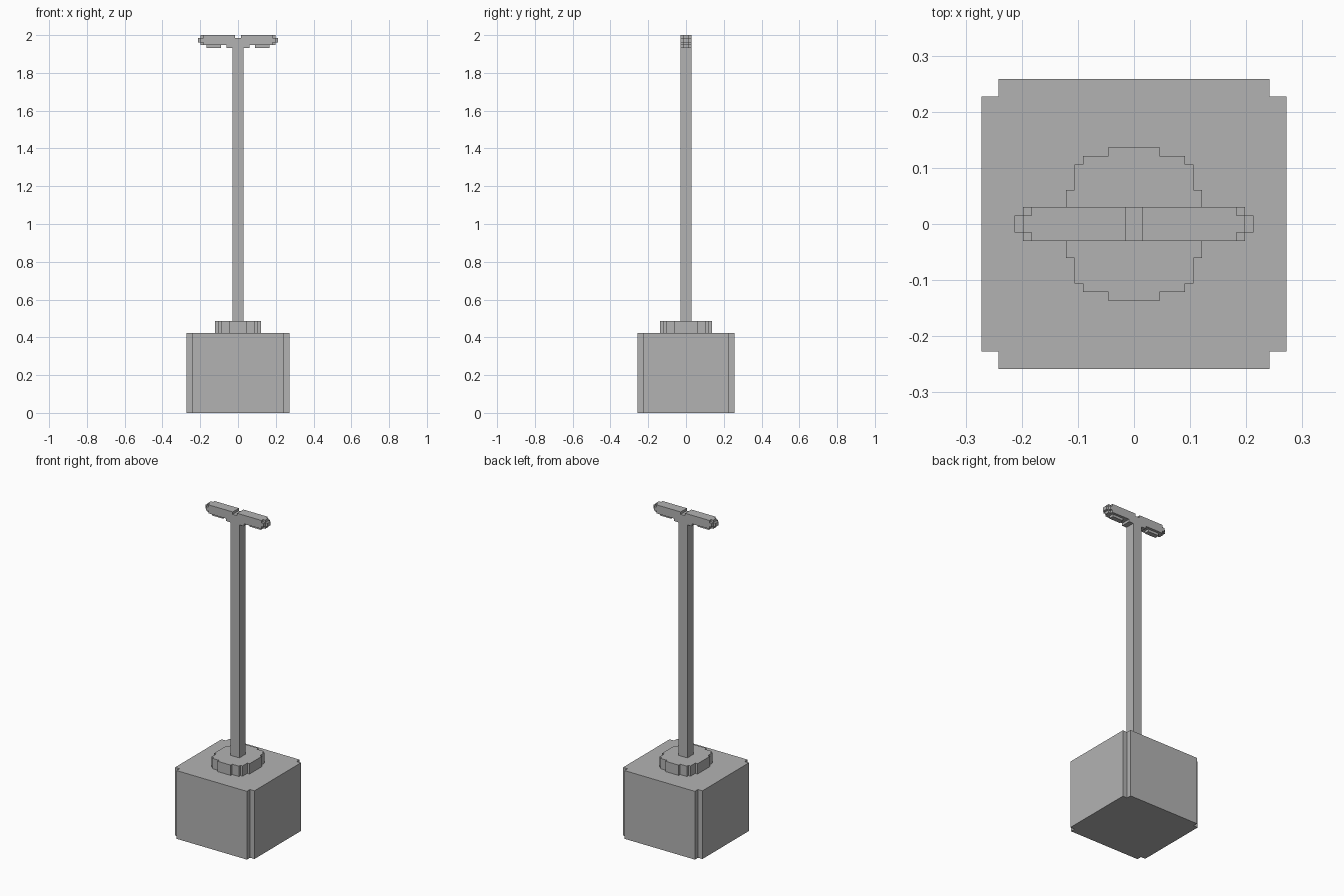
import bpy
import bmesh
from mathutils import Vector

cube = bpy.data.objects.get("Cube")
if cube:
    bpy.data.objects.remove(cube, do_unlink=True)

U = 0.0152            # one block step
BASE_TOP, COLLAR_TOP, TOP = 0.423, 0.487, 2.0

grey = bpy.data.materials.new("plain grey")
grey.use_nodes = True
colour = (0.45, 0.45, 0.45, 1)
grey.diffuse_color = colour
grey.node_tree.nodes["Principled BSDF"].inputs["Base Color"].default_value = colour


def extrude(name, outline, start, depth):
    """Face from 3D outline points, pushed along the depth vector."""
    bm = bmesh.new()
    face = bm.faces.new([bm.verts.new(Vector(p) + Vector(start)) for p in outline])
    new = bmesh.ops.extrude_face_region(bm, geom=[face])["geom"]
    moved = [g for g in new if isinstance(g, bmesh.types.BMVert)]
    bmesh.ops.translate(bm, verts=moved, vec=depth)
    bmesh.ops.recalc_face_normals(bm, faces=bm.faces)
    mesh = bpy.data.meshes.new(name)
    bm.to_mesh(mesh)
    bm.free()
    mesh.materials.append(grey)
    obj = bpy.data.objects.new(name, mesh)
    bpy.context.collection.objects.link(obj)
    return obj


def stepped_plate(name, quarter, z0, z1):
    """Mirror a quarter outline into all four corners and raise it."""
    half = quarter + [(-x, y) for x, y in reversed(quarter)]
    full = half + [(x, -y) for x, y in reversed(half)]
    return extrude(name, [(x, y, 0) for x, y in full], (0, 0, z0), (0, 0, z1 - z0))


def box(name, x0, x1, y, z0, z1):
    pts = [(x0, -y, z0), (x1, -y, z0), (x1, y, z0), (x0, y, z0)]
    return extrude(name, pts, (0, 0, 0), (0, 0, z1 - z0))


# Base block with notched vertical corners
bx, by = 0.272, 0.258
stepped_plate("base_block", [(bx, by - 2 * U), (bx - 2 * U, by - 2 * U), (bx - 2 * U, by)],
              0, BASE_TOP)

# Stepped round collar
steps = [(8, 4), (7, 4), (7, 7), (6, 7), (6, 8), (3, 8), (3, 9)]
stepped_plate("collar", [(x * U, y * U) for x, y in steps], BASE_TOP, COLLAR_TOP)

# Post
box("post", -2 * U, 2 * U, 2 * U, COLLAR_TOP, TOP - 4.5 * U)

# Crossbar handle, outlined in steps to the right of centre then mirrored
bar = [(1, -1), (1, 0), (12, 0), (12, -1), (13, -1), (13, -2.5), (12, -2.5),
       (12, -3.5), (4, -3.5), (4, -4.5)]
bar = bar + [(-x, z) for x, z in reversed(bar)]
extrude("crossbar", [(x * U, -2 * U, TOP + z * U) for x, z in bar],
        (0, 0, 0), (0, 4 * U, 0))

# End caps and under-grips on both sides
for side, s in (("left", 1), ("right", -1)):
    box(side + "_end_cap", s * 12 * U, s * 13 * U, U, TOP - 3.5 * U, TOP)
    box(side + "_end_tip", s * 13 * U, s * 14 * U, U, TOP - 2.5 * U, TOP - U)
    box(side + "_under_grip", s * 6 * U, s * 11 * U, U, TOP - 4.5 * U, TOP - 3.5 * U)
